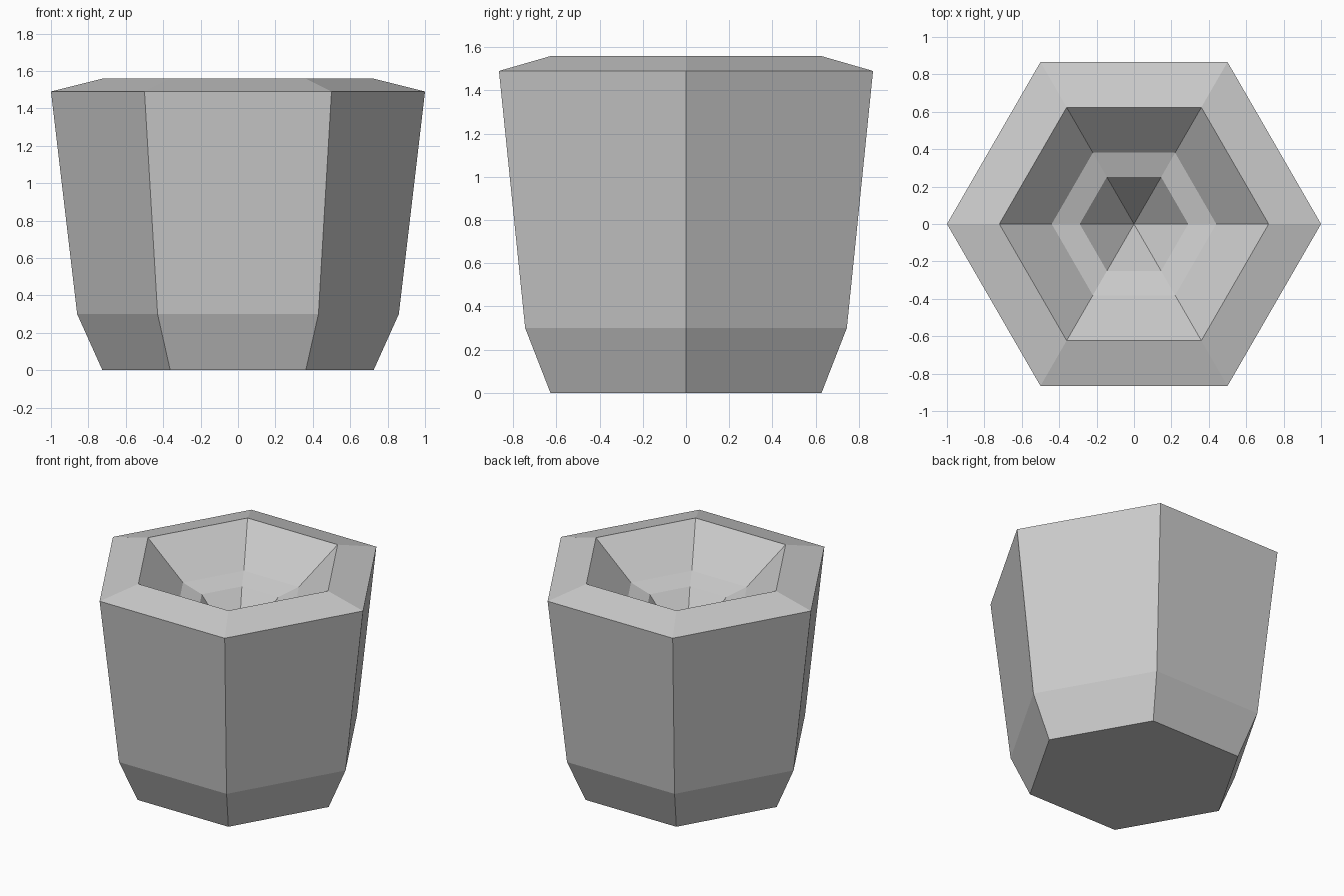
import bpy, bmesh
from math import cos, sin, pi

cube = bpy.data.objects.get("Cube")
if cube:
    bpy.data.objects.remove(cube, do_unlink=True)

SIDES = 6

# Plain grey clay
grey = bpy.data.materials.new("plain_grey")
grey.use_nodes = True
colour = (0.6, 0.6, 0.6, 1)
grey.diffuse_color = colour
grey.node_tree.nodes["Principled BSDF"].inputs["Base Color"].default_value = colour

# Profile (radius, height): base, chamfer, wall, rim, inner funnel, shelf
profile = [(0.725, 0), (0.86, 0.3), (1, 1.49), (0.72, 1.56), (0.44, 1.31), (0.29, 1.265)]
PIT_DEPTH = 0.92

bm = bmesh.new()
rings = [[bm.verts.new((r * cos(2 * pi * i / SIDES), r * sin(2 * pi * i / SIDES), z))
          for i in range(SIDES)] for r, z in profile]

# Walls between neighbouring rings
for low, high in zip(rings, rings[1:]):
    for i in range(SIDES):
        j = (i + 1) % SIDES
        bm.faces.new((low[i], low[j], high[j], high[i]))

# Flat underside and pointed central pit
bm.faces.new(rings[0][::-1])
tip = bm.verts.new((0, 0, PIT_DEPTH))
for i in range(SIDES):
    bm.faces.new((rings[-1][i], rings[-1][(i + 1) % SIDES], tip))

bmesh.ops.recalc_face_normals(bm, faces=bm.faces)
mesh = bpy.data.meshes.new("hexagonal_pot")
bm.to_mesh(mesh)
bm.free()
mesh.materials.append(grey)
pot = bpy.data.objects.new("hexagonal_pot", mesh)
bpy.context.collection.objects.link(pot)
